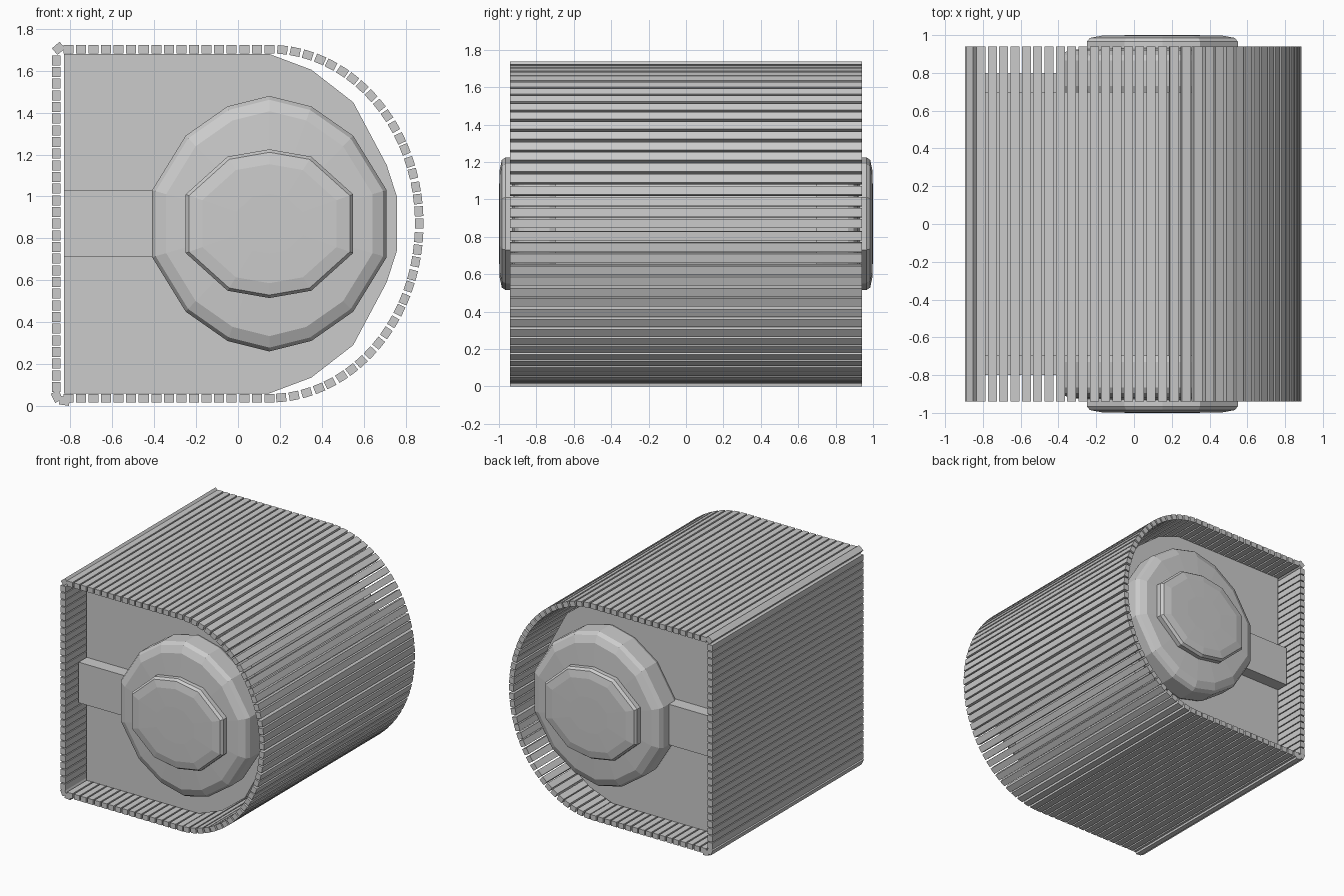
import bpy, bmesh, math
from mathutils import Matrix, Vector

if "Cube" in bpy.data.objects:
    bpy.data.objects.remove(bpy.data.objects["Cube"])

CX, CZ = 0.15, 0.87  # wheel centre


def finish(name, bm):
    bmesh.ops.recalc_face_normals(bm, faces=bm.faces)
    me = bpy.data.meshes.new(name)
    bm.to_mesh(me)
    bm.free()
    ob = bpy.data.objects.new(name, me)
    bpy.context.collection.objects.link(ob)
    return ob


def loft(name, loops):
    """Bridge equal-length closed loops and cap both ends."""
    bm = bmesh.new()
    rings = [[bm.verts.new(p) for p in lp] for lp in loops]
    n = len(rings[0])
    for a, b in zip(rings, rings[1:]):
        for i in range(n):
            j = (i + 1) % n
            bm.faces.new((a[i], a[j], b[j], b[i]))
    bm.faces.new(rings[0])
    bm.faces.new(rings[-1])
    return finish(name, bm)


def box(bm, centre, size, angle=0.0):
    m = (Matrix.Translation(centre) @ Matrix.Rotation(-angle, 4, 'Y')
         @ Matrix.Diagonal((*size, 1)))
    bmesh.ops.create_cube(bm, size=1, matrix=m)


def full_outline(quarter):
    """Mirror a top-to-right quarter outline into a closed loop."""
    right = quarter + [(x, -z) for x, z in reversed(quarter)]
    return right + [(-x, z) for x, z in reversed(right) if x > 0]


def disc(name, quarter, profile, side):
    outline = full_outline(quarter)
    loft(name, [[(CX + x * s, side * y, CZ + z * s) for x, z in outline]
                for s, y in profile])


# D-shaped inner core
arc = [(0.15, 0.81), (0.35, 0.735), (0.55, 0.58), (0.71, 0.28), (0.76, 0.125)]
core = [(-0.83, 0.81)] + arc
core += [(x, -z) for x, z in reversed(core)]
loft("inner_core", [[(x, y, CZ + z) for x, z in core] for y in (-0.7, 0.7)])

# Wheel hubs, caps and side bars on both ends
wheel = [(0, 0.61), (0.2, 0.56), (0.4, 0.42), (0.56, 0.16)]
cap = [(0, 0.355), (0.2, 0.32), (0.4, 0.14)]
for side, tag in ((-1, "front"), (1, "back")):
    disc("wheel_" + tag, wheel,
         [(0.94, 0.65), (1, 0.73), (1, 0.865), (0.97, 0.895), (0.88, 0.92), (0.5, 0.935)], side)
    disc("cap_" + tag, cap,
         [(1, 0.9), (1, 0.965), (0.96, 0.985), (0.8, 0.997), (0.4, 1.0)], side)
    bm = bmesh.new()
    box(bm, (-0.54, side * 0.74, CZ), (0.58, 0.12, 0.32))
    finish("side_bar_" + tag, bm)

# Slatted belt around the core
bm = bmesh.new()


def slat(x, z, angle):
    box(bm, (x, 0, z), (0.048, 1.88, 0.041), angle)


RX, RZ = 0.715, 0.833
# curved end, spaced evenly by arc length
N = 400
pts = [Vector((CX + RX * math.sin(math.pi * i / N), CZ + RZ * math.cos(math.pi * i / N)))
       for i in range(N + 1)]
dist = [0.0]
for a, b in zip(pts, pts[1:]):
    dist.append(dist[-1] + (b - a).length)
count, k = 40, 0
for i in range(count + 1):
    while k < N and dist[k] < dist[-1] * i / count - 1e-6:
        k += 1
    t = math.pi * k / N
    slat(*pts[k], math.atan2(-RZ * math.sin(t), RX * math.cos(t)))
# straight top and bottom runs
for i in range(1, 17):
    x = CX - 0.06 * i
    for s in (1, -1):
        slat(x, CZ + s * RZ, 0)
# flat rear wall
for i in range(29):
    slat(-0.868, 0.09 + i * 1.56 / 28, math.pi / 2)
# tilted corner slats
slat(-0.857, 1.707, math.radians(40))
slat(-0.865, 0.045, math.radians(-65))
slat(-0.828, 0.024, math.radians(-8))
finish("belt_slats", bm)
